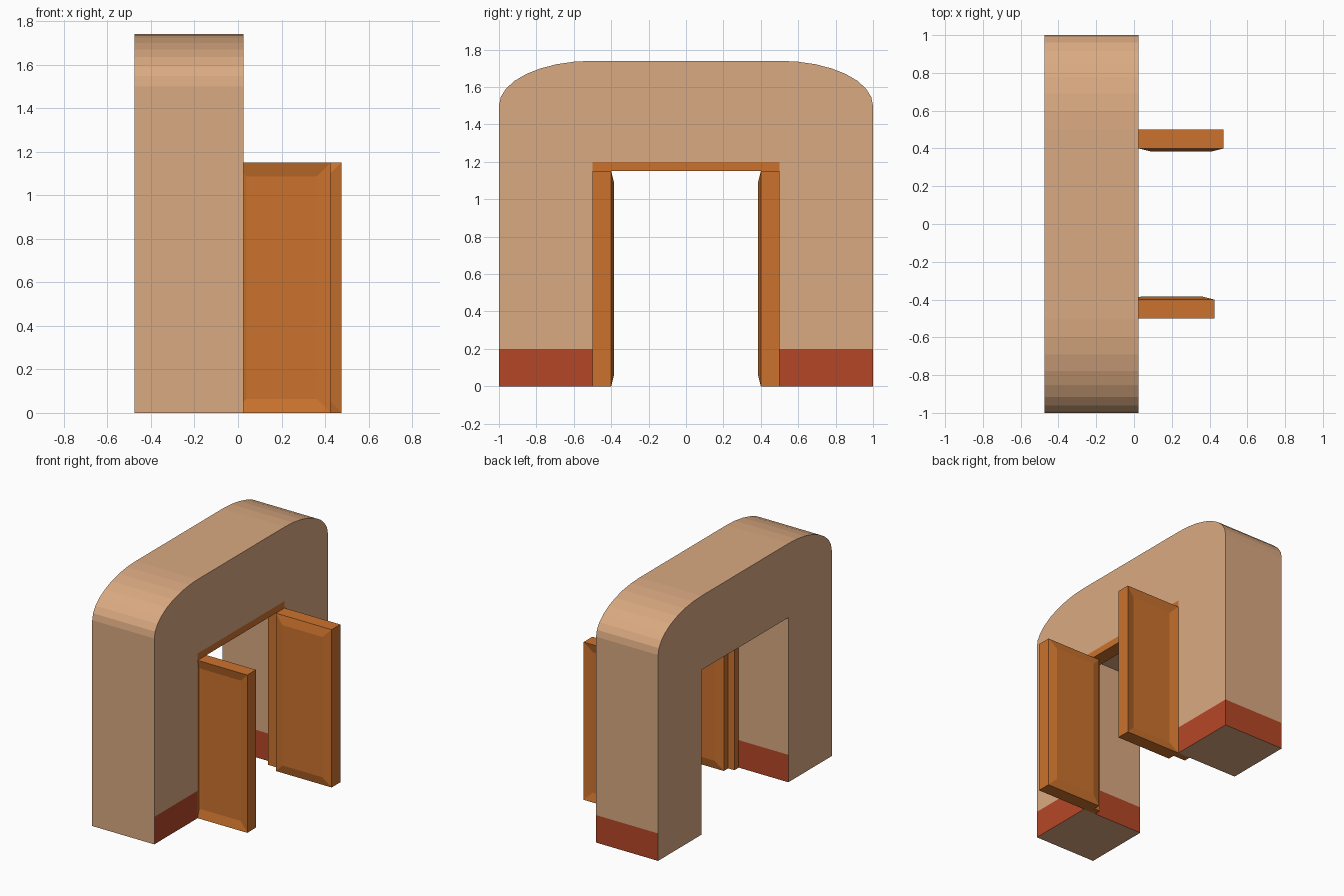
import bpy, bmesh, math

if "Cube" in bpy.data.objects:
    bpy.data.objects.remove(bpy.data.objects["Cube"])


def material(name, color):
    m = bpy.data.materials.new(name)
    m.diffuse_color = (*color, 1.0)
    m.use_nodes = True
    m.node_tree.nodes["Principled BSDF"].inputs["Base Color"].default_value = m.diffuse_color
    return m


PLASTER = material("tan plaster", (0.70, 0.40, 0.22))
RED = material("brick red", (0.46, 0.062, 0.020))
WOOD = material("orange wood", (0.60, 0.17, 0.027))


def finish(name, bm, *mats):
    bmesh.ops.recalc_face_normals(bm, faces=bm.faces)
    me = bpy.data.meshes.new(name)
    bm.to_mesh(me)
    bm.free()
    ob = bpy.data.objects.new(name, me)
    bpy.context.collection.objects.link(ob)
    for m in mats:
        me.materials.append(m)
    return ob


def extruded_profile(points, x0, x1):
    """Closed (y, z) outline extruded along x."""
    bm = bmesh.new()
    face = bm.faces.new([bm.verts.new((x0, y, z)) for y, z in points])
    out = bmesh.ops.extrude_face_region(bm, geom=[face])
    verts = [g for g in out["geom"] if isinstance(g, bmesh.types.BMVert)]
    bmesh.ops.translate(bm, verts=verts, vec=(x1 - x0, 0, 0))
    return bm


def mirrored(half):
    """Complete a right-half outline with its left mirror image."""
    return half + [(-y, z) for y, z in reversed(half)]


# Archway wall with rounded shoulders
SEG = 8
half = [(0.5, 1.2), (0.5, 0.0), (1.0, 0.0)]
for i in range(SEG + 1):
    a = math.pi / 2 * i / SEG
    half.append((0.5 + 0.5 * math.cos(a), 1.5 + 0.24 * math.sin(a)))
bm = extruded_profile(mirrored(half), -0.475, 0.025)

# Painted red base band, on every upright side but the back and the -y end
bmesh.ops.bisect_plane(bm, geom=bm.verts[:] + bm.edges[:] + bm.faces[:],
                       plane_co=(0, 0, 0.2), plane_no=(0, 0, 1))
bmesh.ops.recalc_face_normals(bm, faces=bm.faces)
for f in bm.faces:
    low = f.calc_center_median().z < 0.19 and abs(f.normal.z) < 0.5
    back = f.normal.x < -0.5
    end = f.normal.y < -0.5 and f.calc_center_median().y < -0.9
    f.material_index = 1 if low and not back and not end else 0
finish("archway_wall", bm, PLASTER, RED)

# Door frame lining the opening
frame = mirrored([(0.45, 1.15), (0.45, 0.0), (0.5, 0.0), (0.5, 1.2)])
finish("door_frame", extruded_profile(frame, -0.075, 0.025), WOOD)


# Open door leaves, panel pressed towards the opening
def door(name, x0, side):
    bm = bmesh.new()
    bmesh.ops.create_cube(bm, size=1)
    bmesh.ops.scale(bm, verts=bm.verts, vec=(0.45, 0.1, 1.15))
    bmesh.ops.translate(bm, verts=bm.verts, vec=(x0 + 0.225, side * 0.45, 0.575))
    bm.normal_update()
    panels = [f for f in bm.faces if abs(f.normal.y) > 0.5]
    bmesh.ops.inset_individual(bm, faces=panels, thickness=0.09, depth=0)
    verts = list({v for f in panels for v in f.verts})
    bmesh.ops.translate(bm, verts=verts, vec=(0, -side * 0.016, 0))
    finish(name, bm, WOOD)


door("near_door", -0.025, -1)
door("far_door", 0.025, 1)
